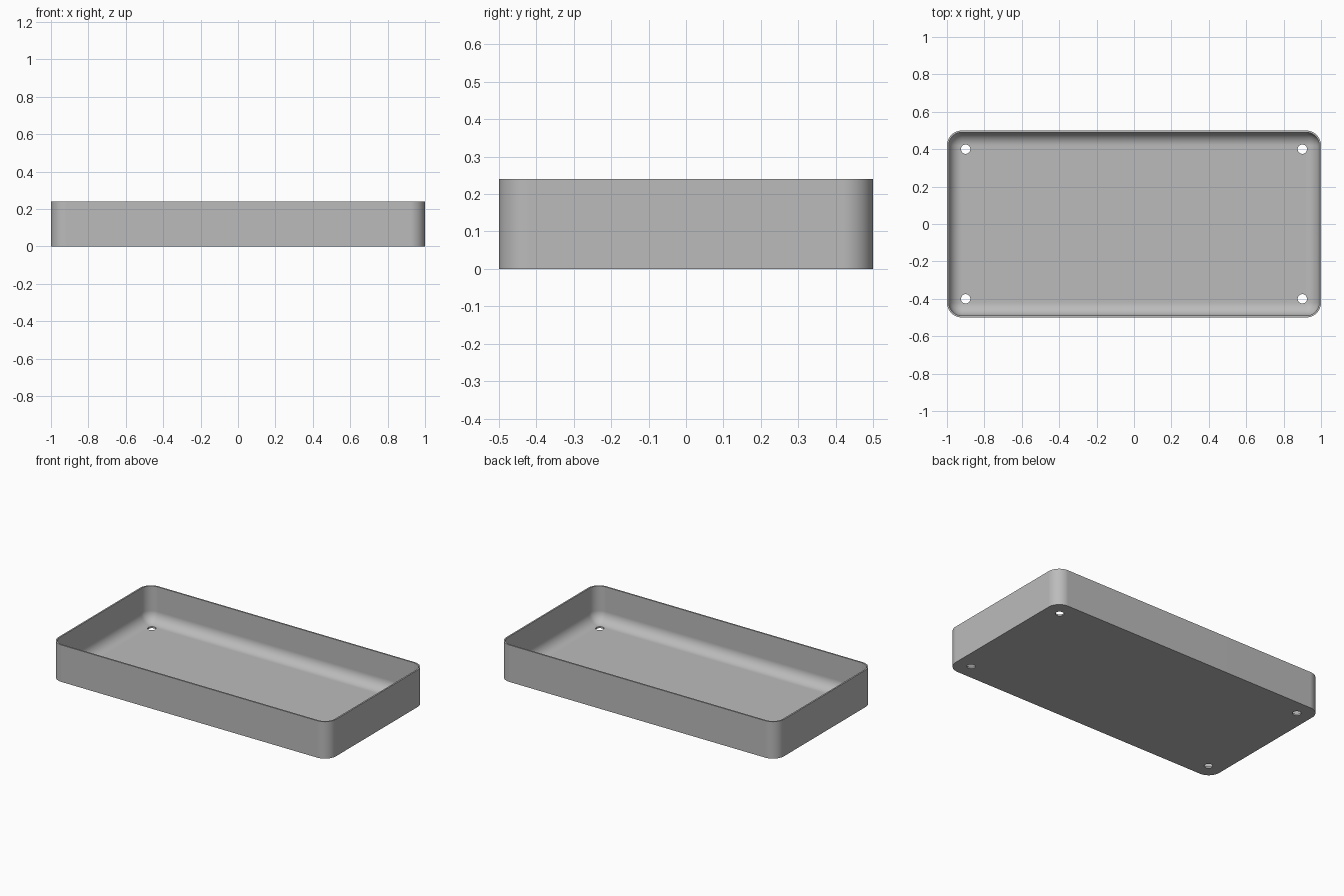
import bpy, bmesh
from math import sin, cos, pi, radians

cube = bpy.data.objects.get("Cube")
if cube:
    bpy.data.objects.remove(cube, do_unlink=True)

LENGTH, WIDTH, HEIGHT = 2.0, 1.0, 0.24
CORNER, WALL, FLOOR = 0.08, 0.01, 0.01
FILLET = CORNER - WALL
HOLE_X, HOLE_Y, HOLE_R = 0.9, 0.4, 0.025
STEPS = 12

grey = bpy.data.materials.new("plain grey")
grey.use_nodes = True
colour = (0.5, 0.5, 0.5, 1)
grey.diffuse_color = colour
grey.node_tree.nodes["Principled BSDF"].inputs["Base Color"].default_value = colour


def ring(bm, inset, z):
    """Rounded rectangle of vertices, inset from the outer outline."""
    r = max(CORNER - inset, 0)
    cx, cy = LENGTH / 2 - CORNER, WIDTH / 2 - CORNER
    verts = []
    for q, (sx, sy) in enumerate([(1, 1), (-1, 1), (-1, -1), (1, -1)]):
        for i in range(STEPS + 1):
            a = (q + i / STEPS) * pi / 2
            verts.append(bm.verts.new((sx * cx + r * cos(a), sy * cy + r * sin(a), z)))
    return verts


# Tray shell: outer wall, rim, inner wall, then a rounded fillet into the floor
profile = [(0, 0), (0, HEIGHT), (WALL, HEIGHT)]
for i in range(STEPS + 1):
    a = i / STEPS * pi / 2
    profile.append((WALL + FILLET * (1 - cos(a)), FLOOR + FILLET * (1 - sin(a))))

bm = bmesh.new()
rings = [ring(bm, inset, z) for inset, z in profile]
for low, high in zip(rings, rings[1:]):
    n = len(low)
    for i in range(n):
        j = (i + 1) % n
        bm.faces.new((low[i], low[j], high[j], high[i]))
bm.faces.new(rings[0][::-1])
bm.faces.new(rings[-1])
bmesh.ops.remove_doubles(bm, verts=bm.verts, dist=1e-5)
bmesh.ops.recalc_face_normals(bm, faces=bm.faces)
mesh = bpy.data.meshes.new("tray")
bm.to_mesh(mesh)
bm.free()
mesh.materials.append(grey)
tray = bpy.data.objects.new("tray", mesh)
bpy.context.collection.objects.link(tray)

# Four round holes through the floor near the corners
for sx in (-1, 1):
    for sy in (-1, 1):
        bpy.ops.mesh.primitive_cylinder_add(vertices=32, radius=HOLE_R, depth=0.2,
                                            location=(sx * HOLE_X, sy * HOLE_Y, 0))
        cutter = bpy.context.object
        cutter.name = "hole_cutter"
        cutter.hide_render = True
        cutter.data.materials.append(grey)
        bpy.ops.object.select_all(action="DESELECT")
        tray.select_set(True)
        bpy.context.view_layer.objects.active = tray
        cut = tray.modifiers.new("hole", "BOOLEAN")
        cut.operation = "DIFFERENCE"
        cut.solver = "EXACT"
        cut.object = cutter
        bpy.ops.object.modifier_apply(modifier=cut.name)
        bpy.data.objects.remove(cutter, do_unlink=True)

# Smooth corners and fillet, crisp rim, base and hole edges
bpy.ops.object.shade_smooth_by_angle(angle=radians(35))
weighted = tray.modifiers.new("weighted normals", "WEIGHTED_NORMAL")
weighted.keep_sharp = True
